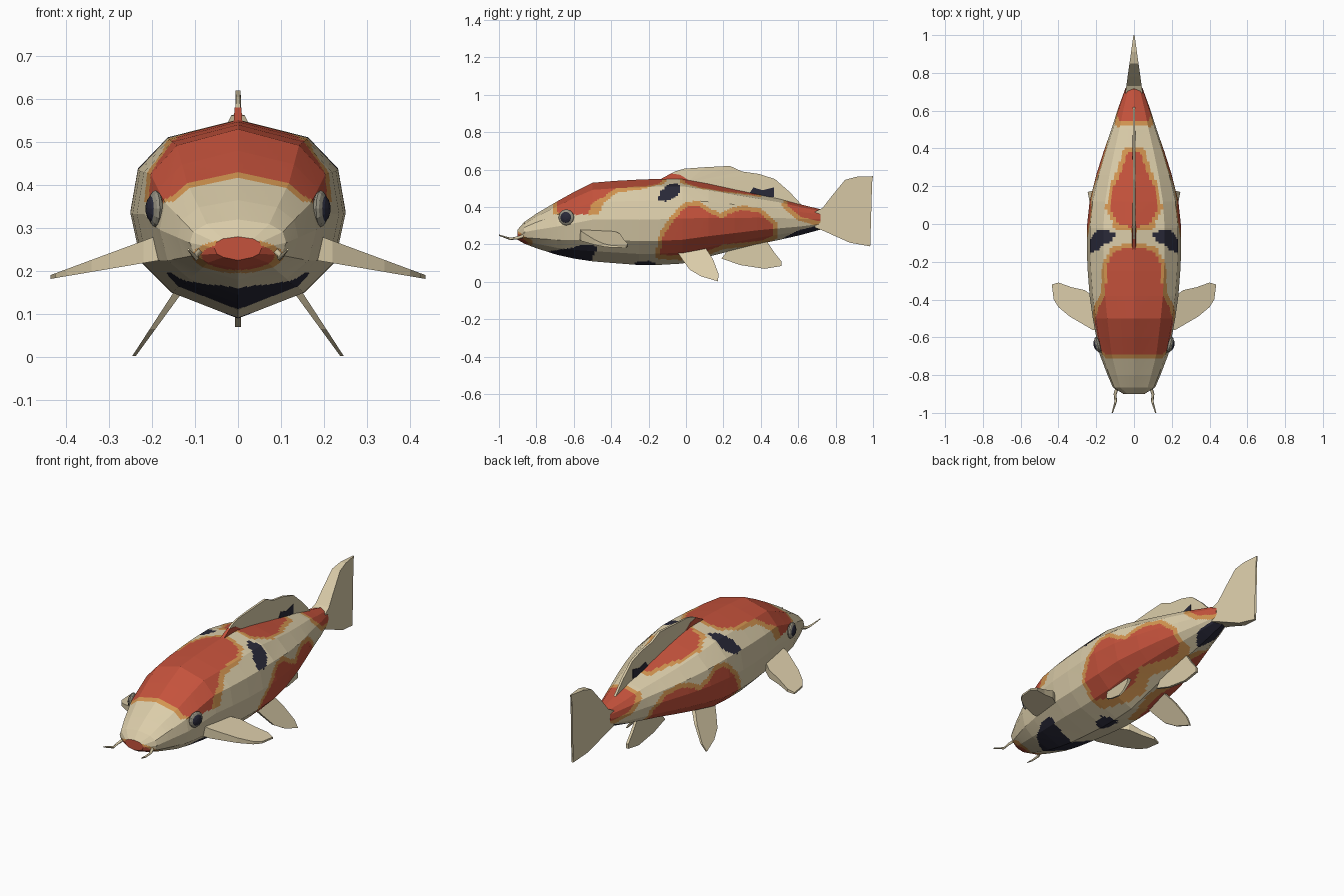
import bpy, bmesh, math
from mathutils import Vector
from mathutils.geometry import intersect_point_line

if "Cube" in bpy.data.objects:
    bpy.data.objects.remove(bpy.data.objects["Cube"])


def material(name, r, g, b):
    mat = bpy.data.materials.new(name)
    mat.use_nodes = True
    mat.diffuse_color = (r, g, b, 1)
    node = mat.node_tree.nodes["Principled BSDF"]
    node.inputs["Base Color"].default_value = (r, g, b, 1)
    node.inputs["Roughness"].default_value = 0.8
    return mat


CREAM = material("cream scales", 0.71, 0.61, 0.40)
RED = material("red patch", 0.56, 0.085, 0.045)
ORANGE = material("orange edge", 0.65, 0.30, 0.08)
BLACK = material("blue black", 0.022, 0.022, 0.04)
GREY = material("eye rim grey", 0.30, 0.28, 0.22)
PALETTE = [CREAM, RED, ORANGE, BLACK]


def finish(bm, name, mats):
    bmesh.ops.recalc_face_normals(bm, faces=bm.faces)
    mesh = bpy.data.meshes.new(name)
    bm.to_mesh(mesh)
    bm.free()
    for mat in mats:
        mesh.materials.append(mat)
    obj = bpy.data.objects.new(name, mesh)
    bpy.context.collection.objects.link(obj)
    return obj


# Patch outlines seen from above, as (distance from midline, y)
HEAD_RED = [(-0.1, -0.69), (0.15, -0.69), (0.2, -0.65), (0.215, -0.55), (0.19, -0.45),
            (0.15, -0.36), (0.145, -0.22), (0.1, -0.14), (-0.1, -0.11)]
BACK_RED = [(-0.1, -0.02), (0.08, -0.01), (0.125, 0.08), (0.11, 0.19), (0.065, 0.28),
            (0.035, 0.38), (-0.1, 0.4)]
# Patch outlines seen from the side, as (y, z)
TAIL_RED = [(0.55, 0.6), (0.54, 0.41), (0.61, 0.35), (0.7, 0.325), (0.8, 0.33), (0.8, 0.6)]
FLANK_RED = [(-0.14, 0.145), (-0.12, 0.25), (-0.06, 0.34), (0, 0.4), (0.06, 0.41), (0.12, 0.37),
             (0.19, 0.34), (0.23, 0.365), (0.3, 0.385), (0.39, 0.37), (0.46, 0.31),
             (0.47, 0.25), (0.4, 0.22), (0.3, 0.21), (0.2, 0.2), (0.1, 0.16), (0, 0.14)]
SADDLE = [(-0.15, 0.44), (-0.14, 0.48), (-0.1, 0.52), (-0.04, 0.53), (-0.03, 0.48),
          (-0.06, 0.45), (-0.11, 0.43)]
TAIL_SPOT = [(0.5, 0.2), (0.53, 0.24), (0.6, 0.275), (0.7, 0.3), (0.73, 0.26), (0.7, 0.2)]
CHIN = [(-0.76, 0.1), (-0.73, 0.165), (-0.62, 0.18), (-0.55, 0.2), (-0.47, 0.19),
        (-0.5, 0.13), (-0.53, 0.05)]
BELLY_SPOT = [(-0.28, 0.05), (-0.27, 0.105), (-0.2, 0.112), (-0.16, 0.1), (-0.17, 0.05)]


def signed_distance(point, outline):
    """Distance to the outline, negative inside."""
    p = Vector((point[0], point[1], 0))
    inside, nearest = False, 9
    for (ax, ay), (bx, by) in zip(outline, outline[1:] + outline[:1]):
        a, b = Vector((ax, ay, 0)), Vector((bx, by, 0))
        spot, t = intersect_point_line(p, a, b)
        spot = a.lerp(b, min(1, max(0, t)))
        nearest = min(nearest, (p - spot).length)
        if (ay > p.y) != (by > p.y) and p.x < ax + (p.y - ay) * (bx - ax) / (by - ay):
            inside = not inside
    return -nearest if inside else nearest


def patch_colour(c):
    above, side = (abs(c.x), c.y), (c.y, c.z)
    if min(signed_distance(side, o) for o in (SADDLE, TAIL_SPOT, CHIN, BELLY_SPOT)) < 0:
        return PALETTE.index(BLACK)
    reds = [signed_distance(side, o) for o in (TAIL_RED, FLANK_RED)]
    if c.z > 0.36:
        reds += [signed_distance(above, o) for o in (HEAD_RED, BACK_RED)]
    if c.y < -0.8:  # lips
        reds.append((math.hypot(c.x / 0.085, (c.z - 0.235) / 0.032) - 1) * 0.1)
    d = min(reds)
    return PALETTE.index(RED if d < 0 else ORANGE if d < 0.024 else CREAM)


# Body: twelve-sided loft through (y, top, bottom, half width)
STATIONS = [(-0.9, 0.28, 0.225, 0.055), (-0.865, 0.32, 0.205, 0.112), (-0.8, 0.365, 0.18, 0.14),
            (-0.69, 0.43, 0.145, 0.182), (-0.6, 0.48, 0.125, 0.2), (-0.5, 0.53, 0.11, 0.218),
            (-0.38, 0.54, 0.1, 0.235), (-0.25, 0.547, 0.09, 0.245), (-0.14, 0.551, 0.091, 0.25),
            (-0.02, 0.552, 0.098, 0.25), (0.12, 0.526, 0.135, 0.235), (0.26, 0.495, 0.17, 0.2),
            (0.38, 0.47, 0.2, 0.162), (0.5, 0.445, 0.225, 0.12), (0.61, 0.415, 0.25, 0.085),
            (0.72, 0.388, 0.28, 0.045)]
HALF_RING = [(0, 1), (0.65, 0.91), (0.93, 0.75), (1, 0.53), (0.9, 0.28), (0.62, 0.13), (0, 0)]
RING = HALF_RING + [(-x, t) for x, t in HALF_RING[-2:0:-1]]

bm = bmesh.new()
rings = [[bm.verts.new((x * w, y, low + t * (top - low))) for x, t in RING]
         for y, top, low, w in STATIONS]
for a, b in zip(rings, rings[1:]):
    for i in range(len(RING)):
        j = (i + 1) % len(RING)
        bm.faces.new((a[i], a[j], b[j], b[i]))
bmesh.ops.subdivide_edges(bm, edges=bm.edges[:], cuts=9, use_grid_fill=True)
bmesh.ops.holes_fill(bm, edges=[e for e in bm.edges if e.is_boundary], sides=0)
for face in bm.faces:
    face.material_index = patch_colour(face.calc_center_median())
finish(bm, "body", PALETTE)


def slab(name, outline, place, half, mat=CREAM):
    """Thin tapered plate: place maps outline point and offset to space."""
    bm = bmesh.new()
    a, b = [[bm.verts.new(place(u, v, s * half(u, v))) for u, v in outline] for s in (-1, 1)]
    bm.faces.new(a)
    bm.faces.new(b[::-1])
    for i in range(len(a)):
        j = (i + 1) % len(a)
        bm.faces.new((a[i], b[i], b[j], a[j]))
    bmesh.ops.triangulate(bm, faces=[f for f in bm.faces if len(f.verts) > 4])
    return finish(bm, name, [mat])


def upright(y, z, offset):
    return (offset, y, z)


def dorsal_half(y, z):
    return 0.003 + 0.07 * max(0, 0.62 - z) if y < 0.1 else 0.006


# Fins on the midline
slab("dorsal_fin", [(-0.14, 0.545), (-0.06, 0.59), (-0.01, 0.605), (0.1, 0.613), (0.235, 0.62),
                    (0.3, 0.59), (0.39, 0.577), (0.475, 0.55), (0.555, 0.48), (0.62, 0.41),
                    (0.5, 0.43), (0.26, 0.48), (0, 0.53)], upright, dorsal_half)
slab("dorsal_fin_red_base", [(-0.14, 0.547), (-0.08, 0.58), (-0.03, 0.572), (0.02, 0.54)],
     upright, lambda y, z: dorsal_half(y, z) + 0.002, RED)
slab("dorsal_fin_spot", [(0.34, 0.475), (0.36, 0.505), (0.41, 0.49), (0.47, 0.505),
                         (0.47, 0.455), (0.42, 0.455)], upright, lambda y, z: 0.009, BLACK)
slab("tail_fin", [(0.69, 0.375), (0.73, 0.395), (0.78, 0.46), (0.85, 0.545), (0.91, 0.562),
                  (1, 0.565), (0.995, 0.53), (0.95, 0.41), (0.94, 0.36), (0.955, 0.28),
                  (0.985, 0.19), (0.875, 0.21), (0.73, 0.275), (0.69, 0.29)],
     upright, lambda y, z: 0.003 + 0.14 * (1 - y))
slab("anal_fin", [(0.24, 0.19), (0.19, 0.125), (0.29, 0.09), (0.42, 0.07), (0.51, 0.085),
                  (0.51, 0.11), (0.47, 0.16), (0.43, 0.22), (0.34, 0.23)],
     upright, lambda y, z: 0.007)

# Paired parts
for side, m in (("left", 1), ("right", -1)):
    slab(side + "_pectoral_fin",
         [(0.17, -0.57), (0.22, -0.56), (0.34, -0.49), (0.4, -0.44), (0.425, -0.4), (0.435, -0.32),
          (0.4, -0.31), (0.33, -0.335), (0.26, -0.35), (0.17, -0.42)],
         lambda x, y, o: (m * x, y, 0.25 - 0.27 * (x - 0.2) + o),
         lambda x, y: 0.004 + 0.1 * (0.44 - x))
    slab(side + "_pelvic_fin",
         [(-0.06, 0.18), (-0.02, 0.12), (0.02, 0.065), (0.08, 0.03), (0.17, 0.003),
          (0.175, 0.04), (0.145, 0.12), (0.1, 0.19)],
         lambda y, z, o: (m * (0.14 + 0.69 * (0.15 - z) + o), y, z),
         lambda y, z: 0.004 + 0.04 * z)

    # Eye with a pale rim, turned to the slope of the cheek
    for part, radius, depth, mat in (("eye_rim", 0.043, 0.016, GREY), ("eye", 0.036, 0.022, BLACK)):
        bpy.ops.mesh.primitive_uv_sphere_add(segments=12, ring_count=8, radius=1,
                                             location=(m * 0.192, -0.64, 0.345),
                                             rotation=(0, math.pi / 2, -m * 0.25))
        eye = bpy.context.object
        eye.name = side + "_" + part
        eye.scale = (radius, radius, depth)
        eye.data.materials.append(mat)

    # Barbel
    curve = bpy.data.curves.new(side + "_barbel", "CURVE")
    curve.dimensions = "3D"
    curve.bevel_depth, curve.bevel_resolution = 0.008, 0
    curve.use_fill_caps = True
    spline = curve.splines.new("POLY")
    path = [(0.085, -0.855, 0.25), (0.1, -0.9, 0.235), (0.097, -0.94, 0.23), (0.115, -1, 0.25)]
    spline.points.add(len(path) - 1)
    for point, (x, y, z), r in zip(spline.points, path, (1.2, 1, 0.8, 0.4)):
        point.co, point.radius = (m * x, y, z, 1), r
    curve.materials.append(CREAM)
    bpy.context.collection.objects.link(bpy.data.objects.new(side + "_barbel", curve))
